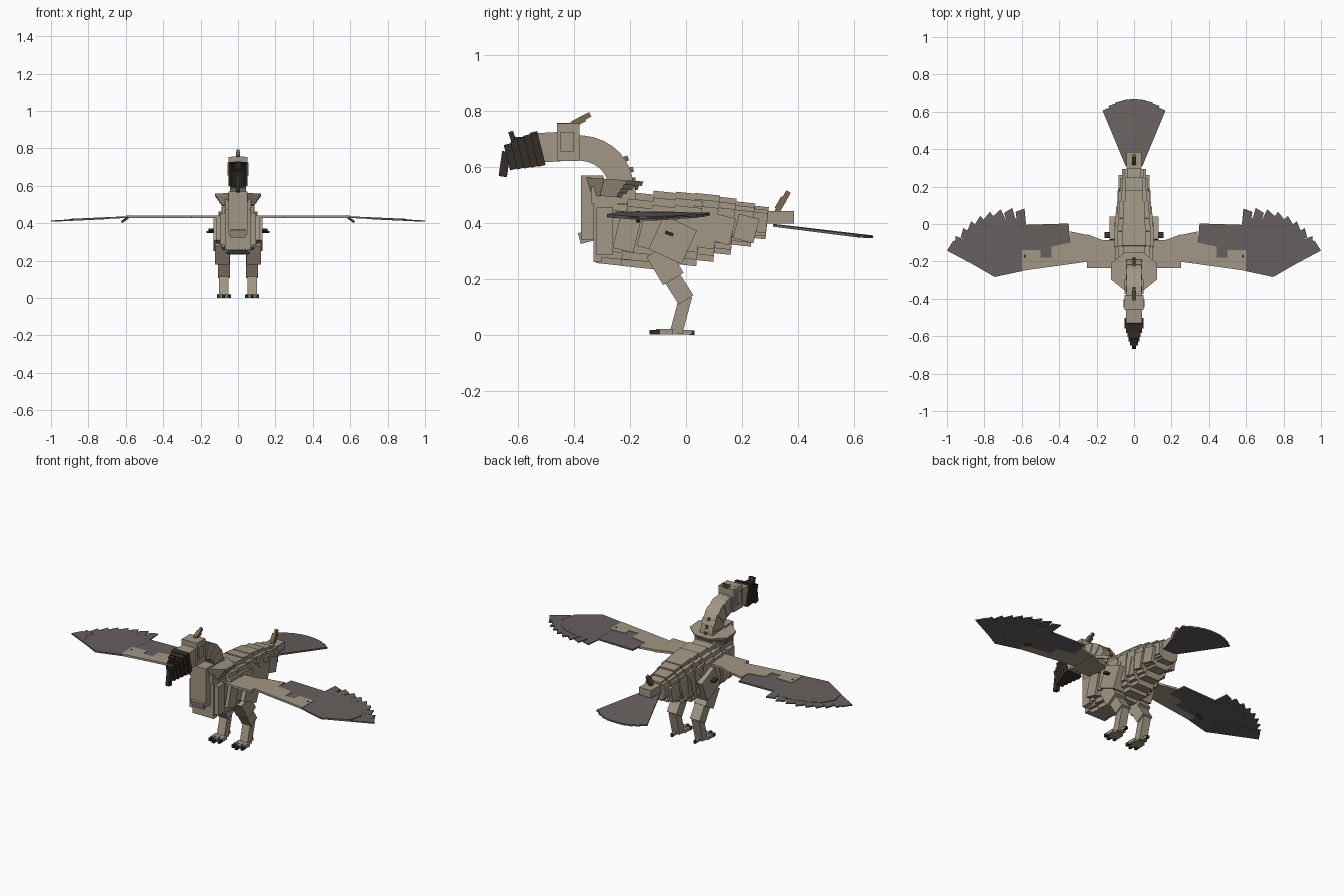
import bpy, bmesh, math
from mathutils import Matrix, Vector

cube = bpy.data.objects.get("Cube")
if cube:
    bpy.data.objects.remove(cube)


def material(name, r, g, b):
    m = bpy.data.materials.new(name)
    m.use_nodes = True
    m.diffuse_color = (r, g, b, 1)
    m.node_tree.nodes["Principled BSDF"].inputs["Base Color"].default_value = (r, g, b, 1)
    return m


TAN = material("tan plumage", .36, .31, .235)
GREY = material("grey feathers", .135, .118, .114)
DARK = material("dark horn", .034, .027, .02)
BROWN = material("brown quills", .2, .14, .075)


def finish(name, bm, mat):
    bmesh.ops.recalc_face_normals(bm, faces=bm.faces[:])
    mesh = bpy.data.meshes.new(name)
    bm.to_mesh(mesh)
    bm.free()
    mesh.materials.append(mat)
    ob = bpy.data.objects.new(name, mesh)
    bpy.context.collection.objects.link(ob)
    return ob


def blocks(name, items, mat):
    """Join boxes given as (centre, size, pitch in degrees)."""
    bm = bmesh.new()
    for centre, size, pitch in items:
        mtx = (Matrix.Translation(centre) @ Matrix.Rotation(math.radians(pitch), 4, 'X')
               @ Matrix.Diagonal((*size, 1)))
        bmesh.ops.create_cube(bm, size=1, matrix=mtx)
    return finish(name, bm, mat)


def limb(x, a, b, width, depth):
    """Box running between two (y, z) points in the side plane."""
    dy, dz = b[0] - a[0], b[1] - a[1]
    pitch = math.degrees(math.atan2(dz, dy))
    return ((x, (a[0] + b[0]) / 2, (a[1] + b[1]) / 2), (width, math.hypot(dy, dz), depth), pitch)


def plate(name, outline, height, thick, mat, side=1):
    """Thin sheet from an (x, y) outline, bent by a height function."""
    bm = bmesh.new()
    face = bm.faces.new([bm.verts.new((side * x, y, height(x, y))) for x, y in outline])
    new = bmesh.ops.extrude_face_region(bm, geom=[face])["geom"]
    for v in new:
        if isinstance(v, bmesh.types.BMVert):
            v.co.z -= thick
    bmesh.ops.triangulate(bm, faces=[f for f in bm.faces if len(f.verts) > 4])
    return finish(name, bm, mat)


# Body: tilted, overlapping rings with a stepped cross-section
rings = [(-.31, -.19, .25, .49, .085), (-.22, -.10, .24, .505, .1), (-.13, -.02, .238, .51, .105),
         (-.05, .05, .25, .507, .1), (.02, .11, .265, .503, .092), (.08, .17, .29, .492, .082),
         (.14, .24, .32, .475, .075), (.22, .29, .345, .46, .064)]
body = []
for y0, y1, z0, z1, w in rings:
    for kw, kz in ((1, .62), (.84, .82), (.6, 1)):
        body.append(((0, (y0 + y1) / 2, (z0 + z1) / 2),
                     (2 * w * kw, (y1 - y0) * (.94 + .06 * kz), (z1 - z0) * kz), -6))
body.append(((0, .335, .42), (.08, .1, .045), 0))
blocks("body", body, TAN)

# Side plumage shingles
for s in (1, -1):
    blocks("flank_shingles", [((s * (.107 - .007 * i), -.21 + .085 * i, .365 + .003 * i),
                               (.02, .075, .13 - .008 * i), -14) for i in range(6)], TAN)

# Breast: upright column, stepped bib and side shoulders
blocks("breast", [((0, -.335, .455), (.1, .08, .23), 0), ((0, -.34, .355), (.08, .085, .04), 15),
                  ((0, -.315, .37), (.14, .03, .22), 0), ((0, -.29, .37), (.19, .06, .17), 0),
                  ((0, -.26, .50), (.14, .16, .06), 0)], TAN)

# Ruff: stacked eight-sided discs leaning back
bm = bmesh.new()
for i in range(4):
    mtx = (Matrix.Translation((0, -.275 + .007 * i, .502 + .015 * i))
           @ Matrix.Rotation(math.radians(-4), 4, 'X') @ Matrix.Diagonal((1, .82, 1, 1))
           @ Matrix.Rotation(math.pi / 8, 4, 'Z'))
    r = .095 + .011 * i
    bmesh.ops.create_cone(bm, cap_ends=True, segments=8, radius1=r, radius2=r + .006,
                          depth=.016, matrix=mtx)
finish("ruff", bm, TAN)

# Neck: short blocks following an arc
neck = []
steps = 9
for i in range(steps):
    a = math.radians(5 + 85 * i / (steps - 1))
    neck.append(((0, -.385 + .15 * math.cos(a), .535 + .132 * math.sin(a)),
                 (.078 if i % 2 else .086, .09, .035), math.degrees(a)))
blocks("neck", neck, TAN)

# Head: tall skull, lower face and cheek plates
blocks("head", [((0, -.42, .688), (.1, .08, .135), 0), ((0, -.49, .67), (.086, .08, .105), 3),
                ((0, -.435, .745), (.07, .05, .022), 0), ((0, -.425, .69), (.112, .045, .07), 0)], TAN)

# Beak: drooping tapered slices with a fleshy knob and hooked tip
beak = [((0, -.53 - .024 * i, .664 - .007 * i),
         (.1 - .014 * i, .028, .125 - .008 * i), 14) for i in range(5)]
beak += [((0, -.648, .61), (.022, .03, .09), -8), ((0, -.618, .7), (.035, .018, .055), 18),
         ((0, -.585, .692), (.05, .055, .028), 0)]
blocks("beak", beak, DARK)

# Quills on the crown, nape and rump
quills = []
for y, z, pitch, length in ((-.375, .77, 28, .075), (-.225, .625, 20, .04),
                            (-.205, .588, 12, .035), (-.198, .552, 4, .035), (.345, .475, 60, .085)):
    quills.append(((0, y, z), (.014, length, .018), pitch))
    quills.append(((0, y - .006, z - .006), (.024, length * .55, .024), pitch))
blocks("quills", quills, BROWN)


# Tail: rounded fan of overlapping feathers
def tail_height(x, y):
    return .397 - .115 * (y - .31) - .1 * abs(x) * .3


count = 9
for i in range(count):
    a0, a1 = [math.radians(-28 + 56 * (i + k) / count) for k in (0, 1)]
    r0, r1 = [.385 - .14 * a * a for a in (a0, a1)]
    r = max(r0, r1) - .007
    low = .045
    plate("tail_feather", [(low * a0 / .49, .31), (low * a1 / .49, .31),
                           (r * math.sin(a1), .29 + r * math.cos(a1)),
                           (r * math.sin(a0), .29 + r * math.cos(a0))], tail_height, .009, GREY)


# Wings
def wing_height(x, y):
    return .438 - .045 * max(0, x - .58)


def upper(x, y):
    return wing_height(x, y) + .003


tips = [(.61, .08), (.675, .078), (.735, .066), (.79, .05), (.84, .026),
        (.885, -.006), (.925, -.044), (.962, -.088), (.995, -.136)]
for s in (1, -1):
    plate("wing_root", [(.06, -.235), (.25, -.235), (.25, -.055), (.17, -.085), (.06, -.085)],
          upper, .014, TAN, s)
    plate("wing_arm", [(.24, -.2), (.6, -.25), (.6, -.14), (.5, -.14), (.5, -.18),
                       (.44, -.18), (.44, -.12), (.34, -.1), (.34, -.04), (.24, -.06)],
          upper, .012, TAN, s)
    plate("secondary_feathers", [(.34, -.1), (.44, -.12), (.44, -.18), (.6, -.2), (.6, -.005), (.35, .003)],
          wing_height, .009, GREY, s)
    plate("wing_blade", [(.59, -.25), (.745, -.283), (.88, -.205), (.9, -.12), (.86, -.05),
                         (.8, -.01), (.72, .02), (.62, .03), (.58, -.01), (.58, -.2)],
          wing_height, .009, GREY, s)
    # Long primaries fan out from the wrist
    pivot = Vector((.57, -.24))
    for i, tip in enumerate(tips):
        tip = Vector(tip)
        d = (tip - pivot).normalized()
        n = Vector((d.y, -d.x))
        base = pivot + d * .16
        half = .025
        corners = [base - n * .02, base + n * .02, tip + n * half - d * .012, tip - n * half]
        if i == len(tips) - 1:
            corners = [Vector(c) for c in ((.74, -.28), (.75, -.2), (.965, -.088), (1, -.142))]
        plate("primary_feather", [tuple(c) for c in corners],
              lambda x, y, k=i: wing_height(x, y) - .0005 * k, .007, GREY, s)
    # Small hanging wrist claw
    claw = blocks("wrist_claw", [((0, 0, 0), (.055, .014, .012), 0)], DARK)
    claw.location = (s * .6, -.172, .422)
    claw.rotation_euler.y = s * math.radians(36)

# Legs and feet
for s in (1, -1):
    x = s * .076
    blocks("leg", [limb(s * .098, (-.02, .4), (-.075, .28), .068, .13),
                   limb(s * .085, (-.105, .3), (-.045, .2), .078, .085),
                   limb(x, (-.06, .22), (.0, .125), .064, .062),
                   limb(x, (.0, .14), (-.035, .008), .05, .045)], TAN)
    blocks("thigh_spur", [((s * .14, -.06, .362), (.034, .03, .012), -20)], DARK)
    toes = [((x, -.055, .011), (.05, .05, .02), 0), ((x, -.005, .01), (.018, .05, .016), 0)]
    claws = [((x, .02, .008), (.014, .02, .016), 0)]
    for k in (-1, 0, 1):
        toes.append(((x + k * .027, -.083 + abs(k) * .012, .011), (.02, .05, .019), 0))
        claws.append(((x + k * .03, -.117 + abs(k) * .012, .009), (.015, .026, .017), 0))
    blocks("foot", toes, TAN)
    blocks("claws", claws, DARK)
